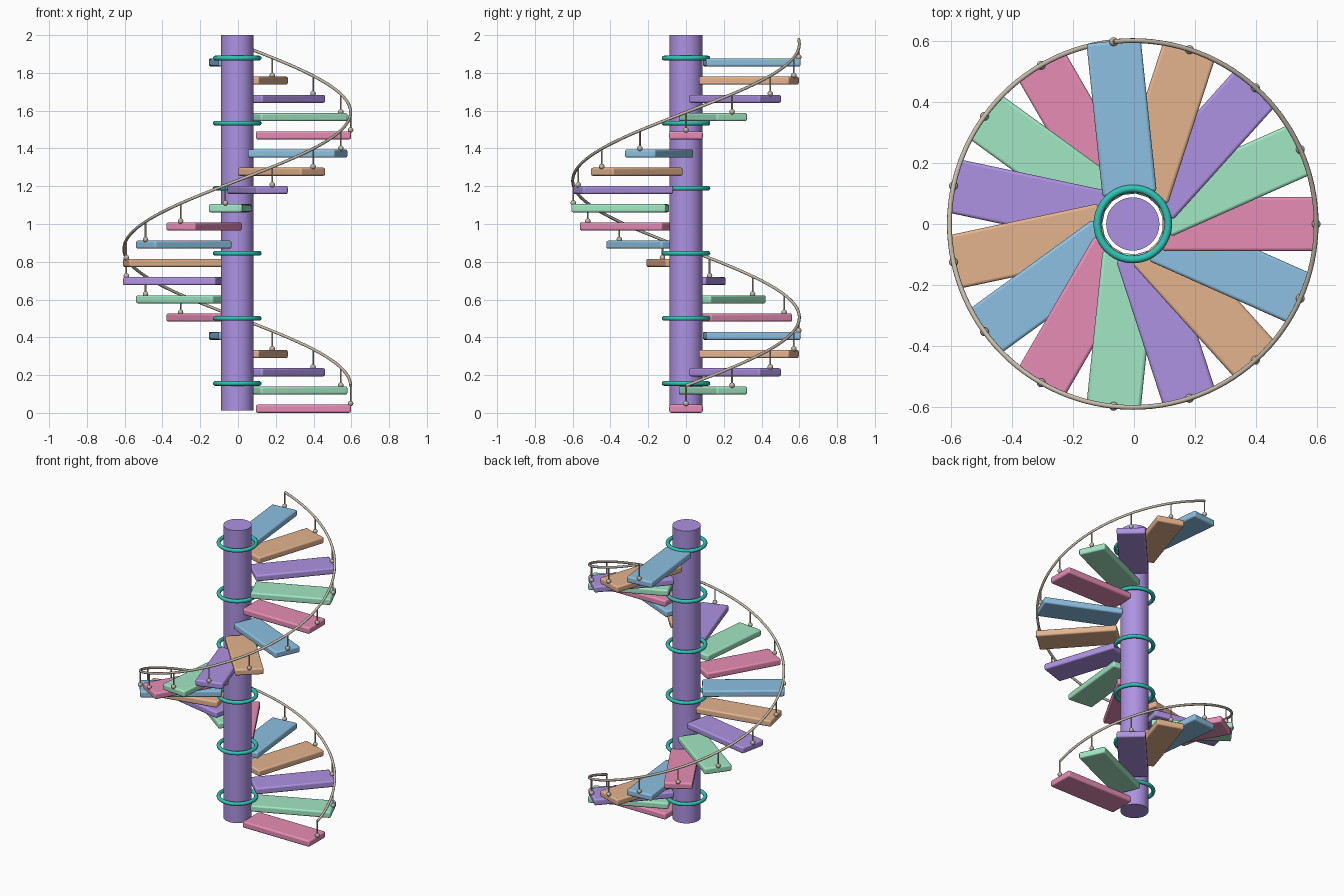
import bpy
from math import cos, sin, radians

if "Cube" in bpy.data.objects:
    bpy.data.objects.remove(bpy.data.objects["Cube"], do_unlink=True)

CX, CY = -0.004, 0.0
STEPS, TURN, RISE, FIRST = 20, radians(24), 0.0965, 0.022
RAIL_R, RAIL_LIFT = 0.6, 0.122


def material(name, color):
    mat = bpy.data.materials.new(name)
    mat.use_nodes = True
    mat.diffuse_color = (*color, 1)
    mat.node_tree.nodes["Principled BSDF"].inputs["Base Color"].default_value = (*color, 1)
    return mat


pink = material("pink", (0.80, 0.27, 0.46))
green = material("green", (0.36, 0.80, 0.55))
purple = material("purple", (0.42, 0.29, 0.76))
tan = material("tan", (0.77, 0.45, 0.27))
blue = material("blue", (0.27, 0.53, 0.76))
teal = material("teal", (0.03, 0.55, 0.46))
metal = material("warm grey", (0.56, 0.50, 0.41))


def finish(name, mat):
    obj = bpy.context.object
    obj.name = name
    obj.data.materials.append(mat)
    bpy.ops.object.shade_smooth_by_angle(angle=radians(35))
    return obj


def around(radius, angle, z):
    return (CX + radius * cos(angle), CY + radius * sin(angle), z)


def cylinder(name, radius, location, bottom, top, mat, sides):
    bpy.ops.mesh.primitive_cylinder_add(
        vertices=sides, radius=radius, depth=top - bottom,
        location=(location[0], location[1], (top + bottom) / 2))
    return finish(name, mat)


# Central column and its collars
cylinder("column", 0.087, (CX, CY), 0.012, 2.0, purple, 48)
for k in range(6):
    bpy.ops.mesh.primitive_torus_add(
        major_radius=0.116, minor_radius=0.0125, major_segments=48,
        minor_segments=12, location=(CX, CY, 0.156 + 0.3445 * k))
    finish(f"collar_{k + 1}", teal)

# Treads, each with a baluster and a ball foot at its outer end
inner, outer = 0.098, 0.602
tread_colors = [pink, green, purple, tan, blue]
for i in range(STEPS):
    angle, z = i * TURN, FIRST + i * RISE
    bpy.ops.mesh.primitive_cube_add(
        size=1, location=around((inner + outer) / 2, angle, z), rotation=(0, 0, angle))
    bpy.context.object.scale = (outer - inner, 0.178, 0.043)
    bpy.ops.object.transform_apply(location=False, rotation=False, scale=True)
    tread = finish(f"tread_{i + 1}", tread_colors[i % 5])
    bevel = tread.modifiers.new("rounded_edges", "BEVEL")
    bevel.width, bevel.segments = 0.01, 3

    foot = around(RAIL_R, angle, z + 0.028)
    bpy.ops.mesh.primitive_uv_sphere_add(
        segments=16, ring_count=10, radius=0.0145, location=foot)
    finish(f"baluster_foot_{i + 1}", metal)
    cylinder(f"baluster_{i + 1}", 0.0045, foot, z + 0.028, z + RAIL_LIFT, metal, 10)

# Helical handrail
PER_STEP = 8
count = (STEPS - 1) * PER_STEP + 1
curve = bpy.data.curves.new("handrail", "CURVE")
curve.dimensions = "3D"
curve.bevel_depth = 0.008
curve.bevel_resolution = 3
curve.use_fill_caps = True
spline = curve.splines.new("POLY")
spline.points.add(count - 1)
for k, point in enumerate(spline.points):
    t = k / PER_STEP
    point.co = (*around(RAIL_R, t * TURN, FIRST + RAIL_LIFT + t * RISE), 1)
spline.use_smooth = True
curve.materials.append(metal)
bpy.context.collection.objects.link(bpy.data.objects.new("handrail", curve))
